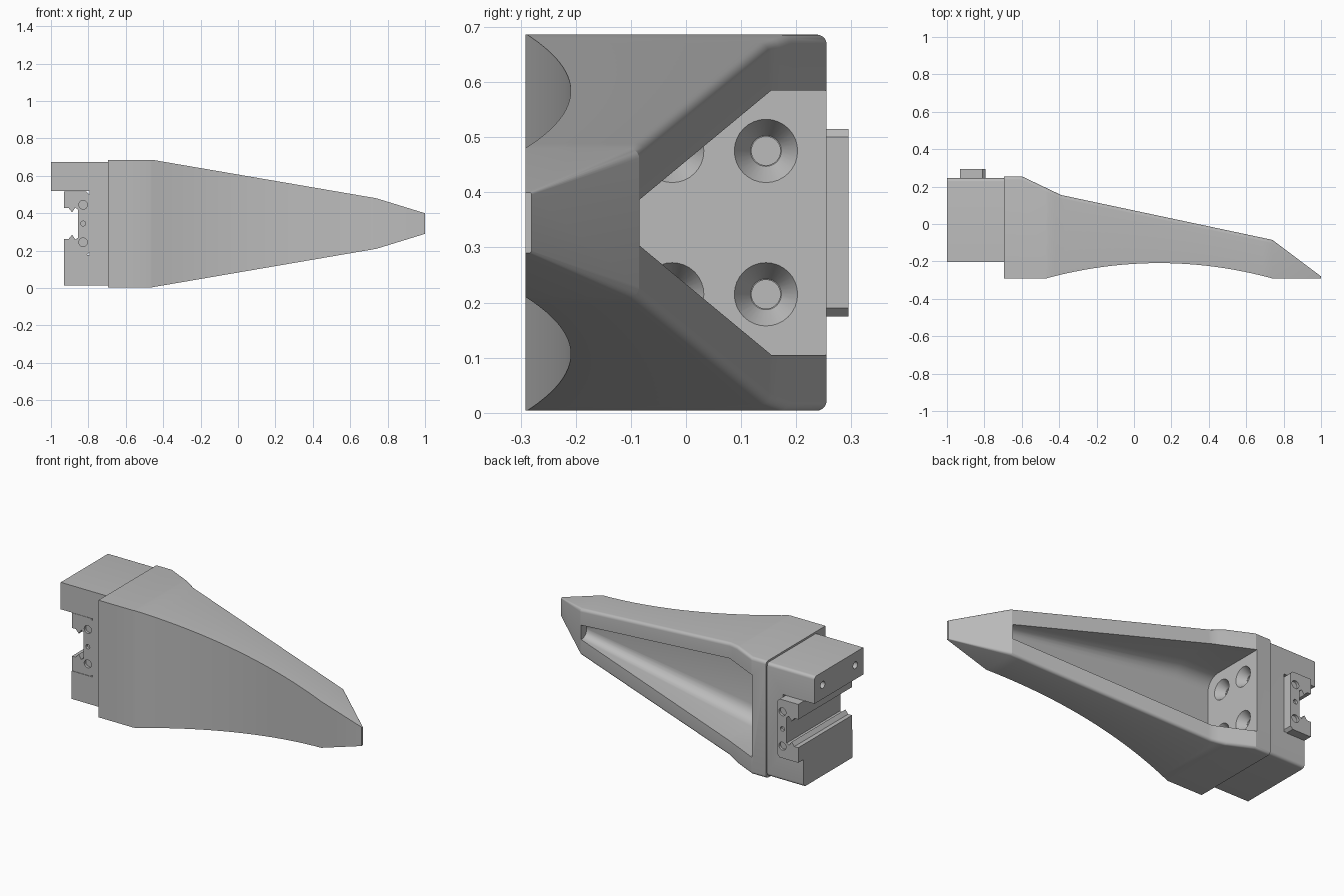
import bpy, bmesh, math
from mathutils import Matrix

if "Cube" in bpy.data.objects:
    bpy.data.objects.remove(bpy.data.objects["Cube"], do_unlink=True)

GREY = (0.5, 0.5, 0.5, 1)
grey = bpy.data.materials.new("machined_grey")
grey.use_nodes = True
grey.diffuse_color = GREY
grey.node_tree.nodes["Principled BSDF"].inputs["Base Color"].default_value = GREY
MID = 0.345     # height of the symmetry plane


def finish(bm, name):
    bmesh.ops.recalc_face_normals(bm, faces=bm.faces)
    me = bpy.data.meshes.new(name)
    bm.to_mesh(me)
    bm.free()
    me.materials.append(grey)
    ob = bpy.data.objects.new(name, me)
    bpy.context.collection.objects.link(ob)
    return ob


def loft(name, sections):
    """Skin a row of closed sections that have equal point counts."""
    bm = bmesh.new()
    rings = [[bm.verts.new(p) for p in s] for s in sections]
    for a, b in zip(rings, rings[1:]):
        for i in range(len(a)):
            j = (i + 1) % len(a)
            bm.faces.new((a[i], a[j], b[j], b[i]))
    bm.faces.new(rings[0])
    bm.faces.new(rings[-1])
    return finish(bm, name)


def prism(name, profile, y0, y1):
    return loft(name, [[(x, y, z) for x, z in profile] for y in (y0, y1)])


def rod(center, axis, r1, r2, depth):
    """Round cutter along x or y; r1 is the end at the lower coordinate."""
    bm = bmesh.new()
    turn = Matrix.Rotation(math.pi / 2, 4, 'Y') if axis == 'x' else Matrix.Rotation(-math.pi / 2, 4, 'X')
    bmesh.ops.create_cone(bm, cap_ends=True, segments=32, radius1=r1, radius2=r2,
                          depth=depth, matrix=Matrix.Translation(center) @ turn)
    return finish(bm, "cutter")


def cut(ob, cutters):
    for c in cutters:
        c.hide_render = True
        mod = ob.modifiers.new("cut", 'BOOLEAN')
        mod.operation, mod.solver, mod.object = 'DIFFERENCE', 'EXACT', c
        bpy.context.view_layer.objects.active = ob
        bpy.ops.object.modifier_apply(modifier=mod.name)
        bpy.data.objects.remove(c, do_unlink=True)


def smooth(ob, angle=20):
    bpy.ops.object.select_all(action='DESELECT')
    ob.select_set(True)
    bpy.context.view_layer.objects.active = ob
    bpy.ops.object.shade_smooth_by_angle(angle=math.radians(angle))


def interp(points, x):
    for (x0, v0), (x1, v1) in zip(points, points[1:]):
        if x <= x1:
            return v0 + (v1 - v0) * (x - x0) / (x1 - x0)
    return points[-1][1]


def rounded(x, y_round, y_flat, hw, r, n=5):
    """Section at x, its two corners on the y_round side filleted."""
    s = 1 if y_round > y_flat else -1
    pts = [(x, y_flat, MID - hw)]
    for side in (-1, 1):
        for k in range(n + 1):
            a = math.pi / 2 * (k / n if side < 0 else 1 - k / n)
            pts.append((x, y_round - s * r * (1 - math.sin(a)),
                        MID + side * (hw - r + r * math.cos(a))))
    return pts + [(x, y_flat, MID + hw)]


# Finger body: tapered, with a shallow arched front
BACK = [(-0.695, 0.255), (-0.6, 0.255), (-0.39, 0.155), (0.74, -0.085), (1, -0.28)]
HALF = [(-0.695, 0.341), (-0.46, 0.341), (0.74, 0.135), (1, 0.055)]
ARC0, ARC1, RISE = -0.47, 0.74, 0.082


def front(x):
    t = (x - ARC0) / (ARC1 - ARC0) * 2 - 1
    return -0.291 + RISE * max(0, 1 - t * t)


stations = {-0.695, -0.6, -0.46, -0.39, 1.0}
stations |= {ARC0 + (ARC1 - ARC0) * i / 24 for i in range(25)}
body = []
for x in sorted(stations):
    yb, yf = interp(BACK, x), front(x)
    body.append(rounded(x, yb, yf, interp(HALF, x), min(0.018, (yb - yf) * 0.4)))
finger = loft("finger_body", body)

# Tapered pocket in the back, filleted along its floor
POCKET = [(-0.605, 0.24), (-0.39, 0.24), (0.735, 0.042)]
pocket = loft("pocket_cutter", [rounded(x, -0.135, 0.5, hw, min(0.08, hw * 0.95)) for x, hw in POCKET])

# Countersunk screw holes in the pocket end wall
holes = []
for y in (-0.025, 0.145):
    for z in (MID - 0.13, MID + 0.13):
        holes.append(rod((-0.629, y, z), 'x', 0.028, 0.058, 0.05))
        holes.append(rod((-0.65, y, z), 'x', 0.026, 0.026, 0.07))
cut(finger, [pocket] + holes)
smooth(finger)

# Mounting bracket: a channel open to the side, upper arm longer
channel = [(-0.69, 0.015), (-0.93, 0.015), (-0.93, 0.178), (-0.795, 0.178),
           (-0.795, 0.518), (-1, 0.518), (-1, 0.675), (-0.69, 0.675)]
bracket = prism("mounting_bracket", channel, -0.203, 0.245)
bm = bmesh.new()
bm.from_mesh(bracket.data)
corners = [e for e in bm.edges if all(v.co.y > 0.2 and (v.co.z > 0.6 or v.co.z < 0.1) for v in e.verts)
           and abs(e.verts[0].co.z - e.verts[1].co.z) < 0.01]
bmesh.ops.bevel(bm, geom=corners, offset=0.018, segments=5, profile=0.5, affect='EDGES')
bm.to_mesh(bracket.data)
bm.free()
cut(bracket, [rod((-0.97, y, 0.6), 'x', 0.02, 0.02, 0.12) for y in (-0.13, 0.17)])
smooth(bracket)

# Sliding carriage held in the channel, with ridged lips
half = [(-0.81, 0.17), (-0.93, 0.17), (-0.93, 0.082), (-0.905, 0.082), (-0.887, 0.06),
        (-0.87, 0.085), (-0.855, 0.075)]
half = [(-0.795, 0.155)] + half
profile = [(x, MID + h) for x, h in half] + [(x, MID - h) for x, h in reversed(half)]
carriage = prism("slide_carriage", profile, -0.2, 0.295)
recesses = []
for y in (-0.2, 0.295):
    recesses += [rod((-0.828, y, MID + dz), 'y', r, r, 0.03)
                 for dz, r in ((-0.1, 0.023), (0, 0.013), (0.1, 0.023))]
cut(carriage, recesses)
smooth(carriage)
